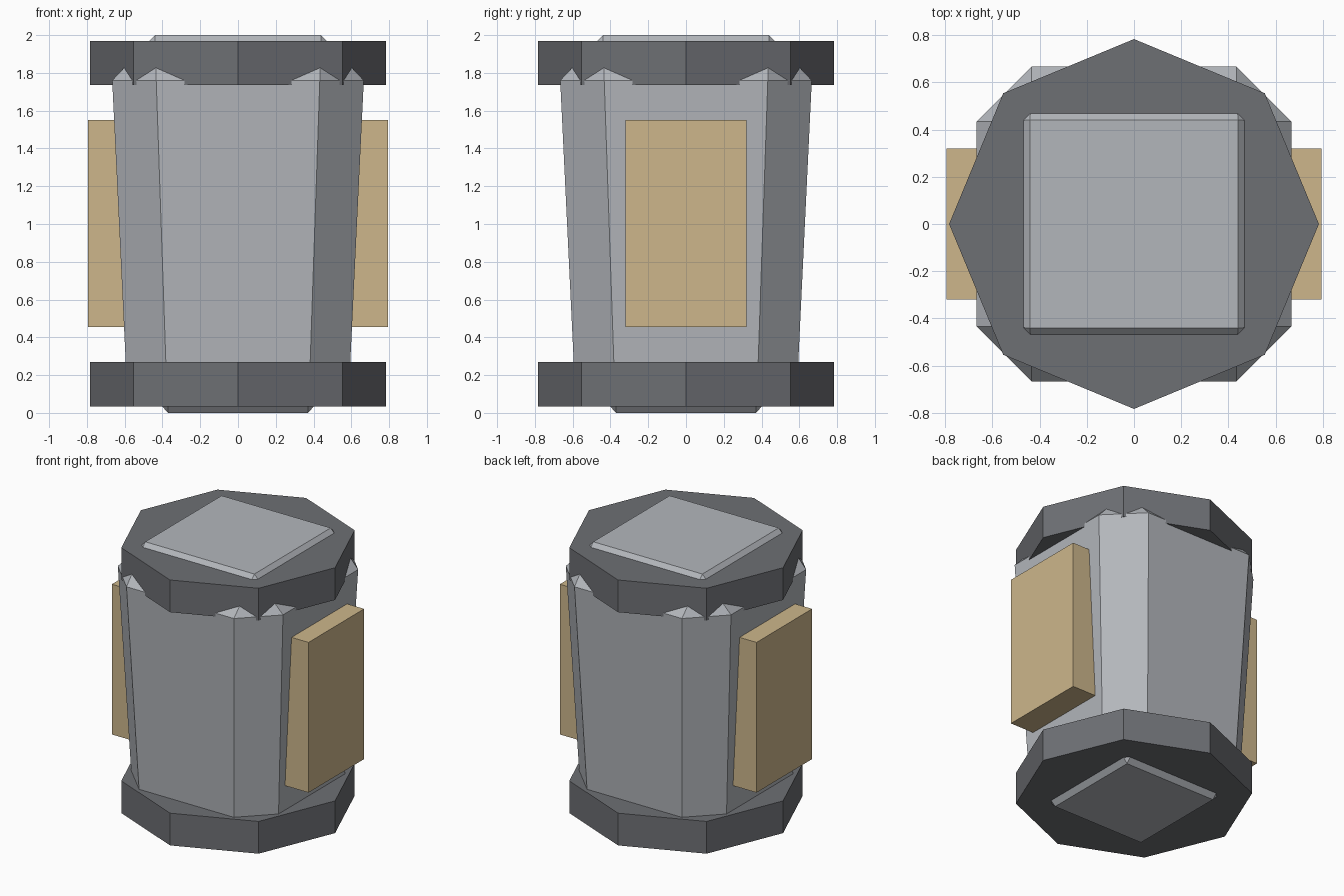
import bpy
import bmesh
from math import cos, sin, pi

old = bpy.data.objects.get("Cube")
if old:
    bpy.data.objects.remove(old, do_unlink=True)


def material(name, rgb):
    m = bpy.data.materials.new(name)
    m.use_nodes = True
    m.diffuse_color = (*rgb, 1)
    m.node_tree.nodes["Principled BSDF"].inputs["Base Color"].default_value = (*rgb, 1)
    return m


light_steel = material("light_steel", (0.45, 0.47, 0.50))
dark_steel = material("dark_steel", (0.155, 0.16, 0.175))
tan = material("tan", (0.61, 0.47, 0.26))


def add_object(name, bm, mat):
    bmesh.ops.recalc_face_normals(bm, faces=bm.faces)
    mesh = bpy.data.meshes.new(name)
    bm.to_mesh(mesh)
    bm.free()
    mesh.materials.append(mat)
    obj = bpy.data.objects.new(name, mesh)
    bpy.context.collection.objects.link(obj)
    return obj


def box(name, low, high, mat):
    bm = bmesh.new()
    bmesh.ops.create_cube(bm, size=1)
    for v in bm.verts:
        v.co = [(a + b) / 2 + c * (b - a) for a, b, c in zip(low, high, v.co)]
    return add_object(name, bm, mat)


# Tapered canister body with broad chamfers on every edge: the hull of its corners
bm = bmesh.new()
levels = [(0.0, 0.37, 0.37), (0.24, 0.593, 0.381),
          (1.76, 0.666, 0.433), (2.0, 0.44, 0.44)]
for z, outer, inner in levels:
    for sx in (-1, 1):
        for sy in (-1, 1):
            for x, y in {(outer, inner), (inner, outer)}:
                bm.verts.new((sx * x, sy * y, z))
bmesh.ops.convex_hull(bm, input=bm.verts)
bmesh.ops.dissolve_limit(bm, angle_limit=0.02, verts=bm.verts, edges=bm.edges)
add_object("canister_body", bm, light_steel)


# Eight-sided end collars
def collar(name, bottom, top):
    bm = bmesh.new()
    rings = [[bm.verts.new((0.783 * cos(i * pi / 4), 0.783 * sin(i * pi / 4), z))
              for i in range(8)] for z in (bottom, top)]
    for ring in rings:
        bm.faces.new(ring)
    for i in range(8):
        j = (i + 1) % 8
        bm.faces.new((rings[0][i], rings[0][j], rings[1][j], rings[1][i]))
    add_object(name, bm, dark_steel)


collar("bottom_collar", 0.035, 0.27)
collar("top_collar", 1.735, 1.97)

# Raised panels on both sides
box("left_panel", (0.5, -0.32, 0.455), (0.793, 0.32, 1.55), tan)
box("right_panel", (-0.793, -0.32, 0.455), (-0.5, 0.32, 1.55), tan)
